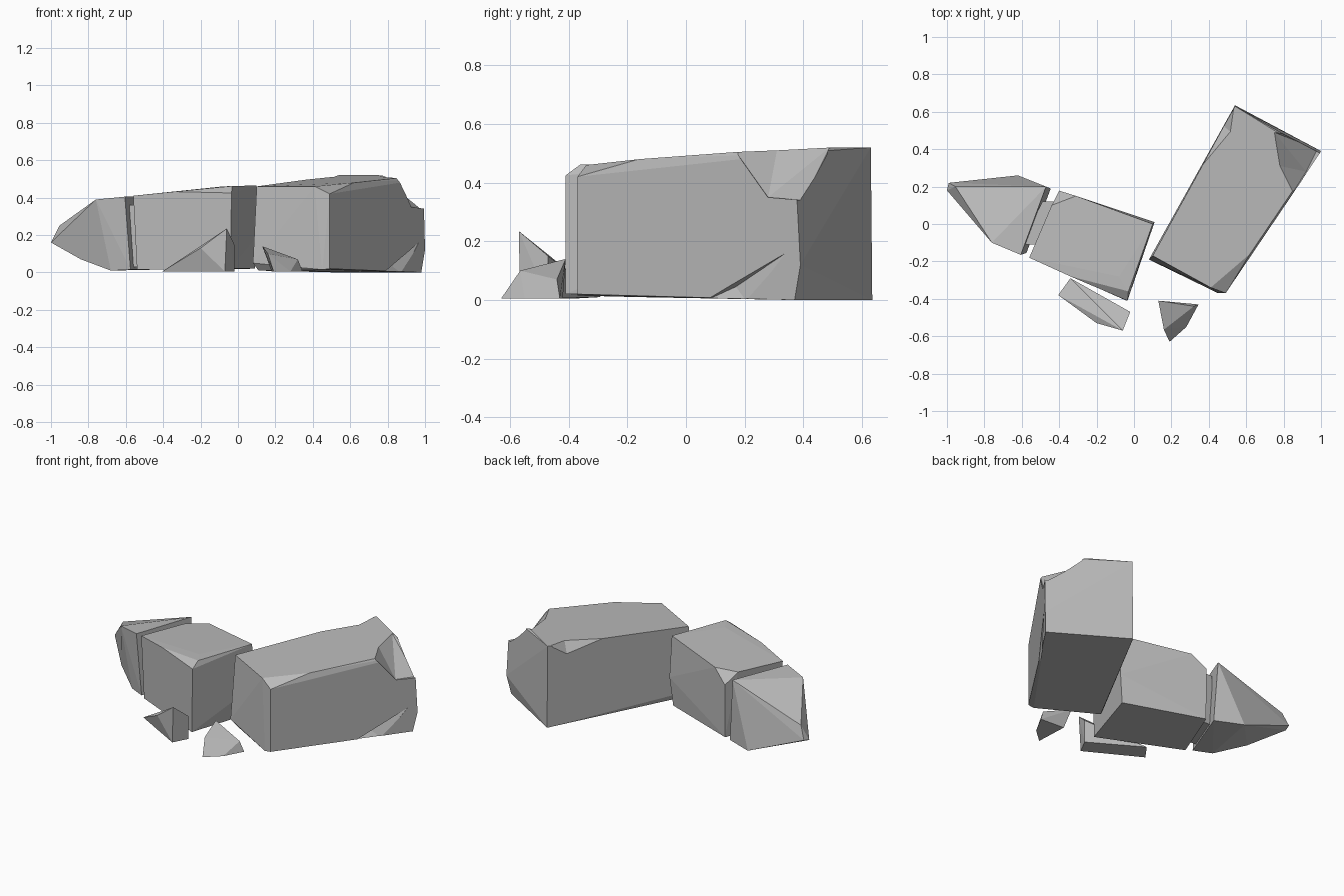
import bpy, bmesh
from mathutils import Vector

cube = bpy.data.objects.get("Cube")
if cube:
    bpy.data.objects.remove(cube, do_unlink=True)

stone = bpy.data.materials.new("grey_stone")
stone.use_nodes = True
GREY = (0.5, 0.5, 0.5, 1)
stone.diffuse_color = GREY
stone.node_tree.nodes["Principled BSDF"].inputs["Base Color"].default_value = GREY


def rock(name, corners):
    """Flat-faced rock: the hull of a few corner points."""
    bm = bmesh.new()
    for p in corners:
        bm.verts.new(p)
    res = bmesh.ops.convex_hull(bm, input=bm.verts[:])
    loose = {v for v in res["geom_interior"] + res["geom_unused"]
             if isinstance(v, bmesh.types.BMVert)}
    bmesh.ops.delete(bm, geom=list(loose), context='VERTS')
    bmesh.ops.dissolve_limit(bm, angle_limit=0.05, verts=bm.verts[:], edges=bm.edges[:])
    bmesh.ops.recalc_face_normals(bm, faces=bm.faces[:])
    mesh = bpy.data.meshes.new(name)
    bm.to_mesh(mesh)
    bm.free()
    mesh.materials.append(stone)
    ob = bpy.data.objects.new(name, mesh)
    bpy.context.collection.objects.link(ob)
    return ob


def chip(target, name, corners):
    """Knock a notch out of a rock with a hidden hull cutter."""
    cutter = rock(name, corners)
    cutter.hide_render = True
    cutter.hide_viewport = True
    cutter.display_type = 'WIRE'
    mod = target.modifiers.new(name, 'BOOLEAN')
    mod.operation = 'DIFFERENCE'
    mod.solver = 'EXACT'
    mod.object = cutter


# Large block on the right
large = rock("large_block", [
    (.10, -.17, .46), (.41, -.34, .46), (.49, -.37, .42), (.62, -.16, .48),
    (.85, .18, .505), (.99, .37, .5), (.54, .63, .52), (.75, .50, .52),
    (.08, -.19, .05), (.11, -.17, .01), (.45, -.37, .015), (.49, -.37, .02),
    (.98, .37, 0), (1.0, .39, .12), (.98, .38, .3), (.54, .635, 0)])
chip(large, "top_corner_chip", [
    (.85, .17, .505), (.78, .31, .51), (.75, .49, .52), (.80, .43, .50), (.92, .28, .35),
    (.96, .345, .345), (.98, .40, .34), (.80, .31, .7), (.85, .17, .7),
    (.75, .52, .7), (1.1, .3, .6), (1.1, .42, .34), (1.1, .25, .35)])
chip(large, "lower_chip", [
    (.77, .05, -.01), (.965, .34, .16), (.88, .21, -.01), (.81, .17, .045),
    (1.0, .05, -.01), (1.1, .21, .05)])
chip(large, "left_edge_chip", [
    (.32, .25, .5), (.52, .49, .52), (.54, .62, .53), (.47, .53, .43),
    (.3, .3, .6), (.5, .65, .6), (.4, .6, .43)])

# Middle block
rock("middle_block", [
    (-.56, -.18, .41), (-.34, -.28, .432), (-.08, -.28, .46), (-.03, -.36, .462),
    (-.035, -.41, .425), (.10, .0, .465), (-.44, .10, .415), (-.31, .15, .43),
    (-.40, .178, .35), (-.54, -.18, .015), (-.04, -.41, .02), (.09, .0, .02),
    (.11, .01, .2), (-.40, .175, .015)])

# Pointed end block, split off by a narrow gap
rock("pointed_block", [
    (-.605, -.165, .405), (-.47, .20, .41), (-.76, -.10, .39), (-.955, .20, .25),
    (-1.0, .18, .16), (-.99, .22, .17), (-.84, .02, .07), (-.68, -.10, .01),
    (-.575, -.155, .015), (-.445, .19, .015), (-.62, .26, .02)])

# Narrow core joining the two smaller blocks
rock("joint_core", [(x + dx, y, z) for x, y in ((-.56, -.11), (-.45, .12))
                    for dx in (-.04, .04) for z in (.03, .36)])

# Broken fragments on the ground
rock("long_fragment", [
    (-.405, -.38, .005), (-.34, -.29, .01), (-.02, -.47, .005), (-.07, -.565, .005),
    (-.20, -.53, .13), (-.06, -.57, .235), (-.02, -.47, .15)])
rock("small_fragment", [
    (.13, -.41, .14), (.16, -.565, .10), (.19, -.63, .005), (.345, -.43, .005),
    (.32, -.44, .07), (.28, -.55, .005), (.18, -.42, .005)])
